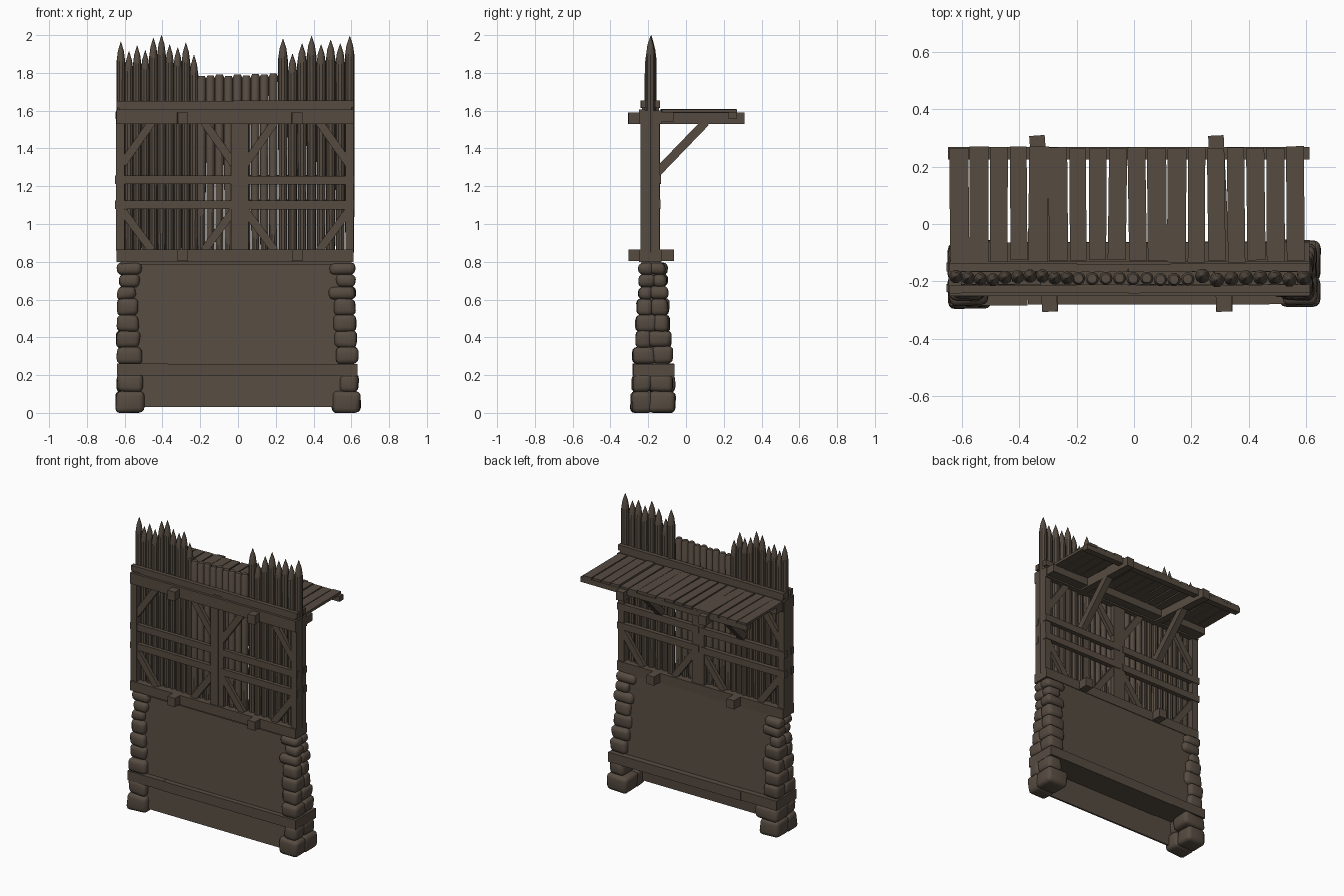
import bpy, bmesh, math, random
from mathutils import Vector, Matrix

if "Cube" in bpy.data.objects:
    bpy.data.objects.remove(bpy.data.objects["Cube"])

random.seed(4)
J = lambda a: random.uniform(-a, a)

wood = bpy.data.materials.new("weathered brown")
wood.diffuse_color = (0.093, 0.071, 0.053, 1)
wood.use_nodes = True
wood.node_tree.nodes["Principled BSDF"].inputs["Base Color"].default_value = wood.diffuse_color


def finish(name, bm, angle=None):
    bmesh.ops.recalc_face_normals(bm, faces=bm.faces)
    me = bpy.data.meshes.new(name)
    bm.to_mesh(me)
    bm.free()
    me.materials.append(wood)
    ob = bpy.data.objects.new(name, me)
    bpy.context.collection.objects.link(ob)
    if angle:
        bpy.ops.object.select_all(action='DESELECT')
        ob.select_set(True)
        bpy.context.view_layer.objects.active = ob
        bpy.ops.object.shade_smooth_by_angle(angle=math.radians(angle))
    return ob


def box(bm, x0, x1, y0, y1, z0, z1, turn=0.0):
    """Axis-aligned box, optionally turned a little about z."""
    m = (Matrix.Translation(((x0 + x1) / 2, (y0 + y1) / 2, (z0 + z1) / 2))
         @ Matrix.Rotation(turn, 4, 'Z')
         @ Matrix.Diagonal((x1 - x0, y1 - y0, z1 - z0, 1)))
    return bmesh.ops.create_cube(bm, size=1, matrix=m)["verts"]


def beam(bm, p, q, thick, wide):
    """Box running from p to q."""
    p, q = Vector(p), Vector(q)
    d = q - p
    m = (Matrix.Translation((p + q) / 2) @ d.to_track_quat('Y', 'Z').to_matrix().to_4x4()
         @ Matrix.Diagonal((thick, d.length, wide, 1)))
    bmesh.ops.create_cube(bm, size=1, matrix=m)


def stone(bm, *b):
    vs = box(bm, *b)
    for v in vs:
        v.co += Vector((J(.007), J(.007), J(.004)))
    edges = list({e for v in vs for e in v.link_edges})
    bmesh.ops.bevel(bm, geom=edges, offset=.026, segments=3, profile=.5, affect='EDGES')


def log(bm, x, y, rings, n=10):
    """Round log lofted through (z, radius) rings."""
    loops = []
    for z, r in rings:
        loops.append([bm.verts.new((x + r * math.cos(2 * math.pi * i / n),
                                    y + r * math.sin(2 * math.pi * i / n), z)) for i in range(n)])
    for a, b in zip(loops, loops[1:]):
        for i in range(n):
            bm.faces.new((a[i], a[(i + 1) % n], b[(i + 1) % n], b[i]))
    bm.faces.new(loops[0])
    bm.faces.new(loops[-1])


# Battered lower wall: body above the base beam, front skin down to the ground
def front_y(z): return -.262 + .058 * z
def back_y(z): return -.085 - .062 * z

bm = bmesh.new()
for z0, z1, skin in ((.2, .8, False), (.03, .22, True)):
    vs = box(bm, -.57, .57, 0, 1, z0, z1)
    for v in vs:
        f = front_y(v.co.z)
        v.co.y = f if v.co.y < .5 else (f + .012 if skin else back_y(v.co.z))
finish("lower_wall", bm)

# Stone piers at both ends, a front and a back stone per course
courses = [(.0, .115), (.11, .205), (.26, .35), (.345, .435), (.43, .52),
           (.515, .605), (.6, .67), (.665, .735), (.73, .795)]
inner = {"left_stone_pier": (-1, [.5, .5, .51, .52, .53, .525, .54, .52, .51],
                             [.645, .64, .64, .645, .64, .64, .64, .63, .64]),
         "right_stone_pier": (1, [.5, .54, .52, .51, .5, .51, .48, .52, .485],
                              [.645, .635, .635, .63, .625, .62, .62, .62, .62])}
for name, (s, ins, outs) in inner.items():
    bm = bmesh.new()
    for (z0, z1), a, b in zip(courses, ins, outs):
        zc = (z0 + z1) / 2
        x0, x1 = sorted((s * a, s * b))
        yf, yb = front_y(zc) - .032 + J(.006), back_y(zc) + .03 + J(.006)
        mid = -.18 + J(.02)
        stone(bm, x0, x1, yf, mid + .008, z0, z1)
        a2 = a + J(.02)
        x0, x1 = sorted((s * a2, s * b))
        stone(bm, x0, x1, mid - .008, yb, z0 + J(.005), z1)
    finish(name, bm, 60)

# Base beam around the lower wall
bm = bmesh.new()
box(bm, -.64, -.37, -.283, -.064, .198, .262)
box(bm, -.37, .632, -.28, -.062, .194, .26, .002)
finish("base_beam", bm)

# Sill and head beams of the timber frame
bm = bmesh.new()
box(bm, -.642, .612, -.25, -.13, .8, .865)
box(bm, -.62, .6, -.235, -.14, .785, .802)
finish("sill_beam", bm)
bm = bmesh.new()
box(bm, -.642, .612, -.25, -.215, 1.53, 1.605)
box(bm, -.642, .612, -.165, -.13, 1.53, 1.6)
finish("head_beams", bm)

# Thin rails clamping the palisade above the head beam
bm = bmesh.new()
for y0, y1 in ((-.24, -.212), (-.166, -.138)):
    box(bm, -.642, -.02, y0, y1, 1.615, 1.652, J(.004))
    box(bm, -.02, .612, y0, y1, 1.618, 1.655, J(.004))
    box(bm, -.63, .6, y0 + .006, y1 - .006, 1.6, 1.62)
finish("palisade_rails", bm)

# Corner and middle posts
bm = bmesh.new()
box(bm, -.645, -.6, -.24, -.14, .86, 1.6)
box(bm, .568, .612, -.24, -.14, .86, 1.6)
box(bm, -.038, .017, -.242, -.212, .86, 1.54)
box(bm, .017, .055, -.236, -.212, .86, 1.54)
box(bm, -.04, .05, -.166, -.138, .86, 1.54)
finish("posts", bm)

# Middle rails on both faces
bm = bmesh.new()
for y0, y1 in ((-.236, -.21), (-.164, -.134)):
    for z in (1.08, 1.212):
        for x0, x1 in ((-.652, -.02), (0, .615)):
            dz = J(.004)
            box(bm, x0, x1, y0, y1, z + dz, z + .046 + dz, J(.004))
finish("middle_rails", bm)

# Corner braces of the four panels' corners, both faces
bm = bmesh.new()
for y in (-.222, -.155):
    for x, s in ((-.6, 1), (-.035, -1), (.05, 1), (.575, -1)):
        beam(bm, (x - s * .01, y, 1.32), (x + s * .145, y, 1.54), .024, .042)
        beam(bm, (x - s * .01, y, 1.07), (x + s * .145, y, .86), .024, .042)
finish("corner_braces", bm)

# Palisade: sharpened logs at the sides, low blunt logs in the gap
left = [1.965, 1.915, 1.945, 1.92, 1.985, 2.0, 1.95, 1.935, 1.96, 1.895]
right = [1.98, 1.9, 1.955, 1.995, 1.95, 1.975, 1.955, 1.995]
spots = [(-.62 + i * .043, h, .0235) for i, h in enumerate(left)]
spots += [(.238 + i * .0505, h, .026) for i, h in enumerate(right)]
bm = bmesh.new()
for x, h, r in spots:
    y = -.188 + J(.008)
    log(bm, x, y, [(.85, r * .9), (1.3, r * .95), (h - .11, r), (h - .05, r * .68), (h, .001)])
finish("sharpened_logs", bm, 35)
bm = bmesh.new()
for i in range(9):
    h, r = 1.79 + J(.008), .0235
    log(bm, -.193 + i * .0475, -.188 + J(.006), [(.85, r * .92), (h - .014, r), (h, r * .7)])
finish("low_logs", bm, 35)

# Protruding sill blocks, walkway joists (slightly skewed) and struts
bm = bmesh.new()
for x in (-.292, .314):
    box(bm, x - .028, x + .028, -.305, -.063, .805, .865)
finish("sill_blocks", bm)
bm = bmesh.new()
for xf, xb in ((-.292, -.338), (.314, .285)):
    beam(bm, (xf, -.305, 1.56), (xb, .308, 1.56), .054, .062)
finish("walkway_joists", bm)
bm = bmesh.new()
for x in (-.32, .3):
    beam(bm, (x, -.155, 1.27), (x, .105, 1.54), .045, .045)
finish("walkway_struts", bm)

# Walkway ledger, edge board and planks
bm = bmesh.new()
box(bm, -.64, .61, -.132, -.065, 1.54, 1.592)
finish("walkway_ledger", bm)
bm = bmesh.new()
box(bm, -.648, .61, .225, .268, 1.557, 1.592)
finish("walkway_edge_board", bm)
bm = bmesh.new()
for i in range(18):
    x = -.608 + i * .0688
    w = .0315 + J(.003)
    dz = J(.003)
    box(bm, x - w, x + w, -.13 + J(.005), .267 + J(.005), 1.589 + dz, 1.607 + dz, J(.018))
finish("walkway_planks", bm)
